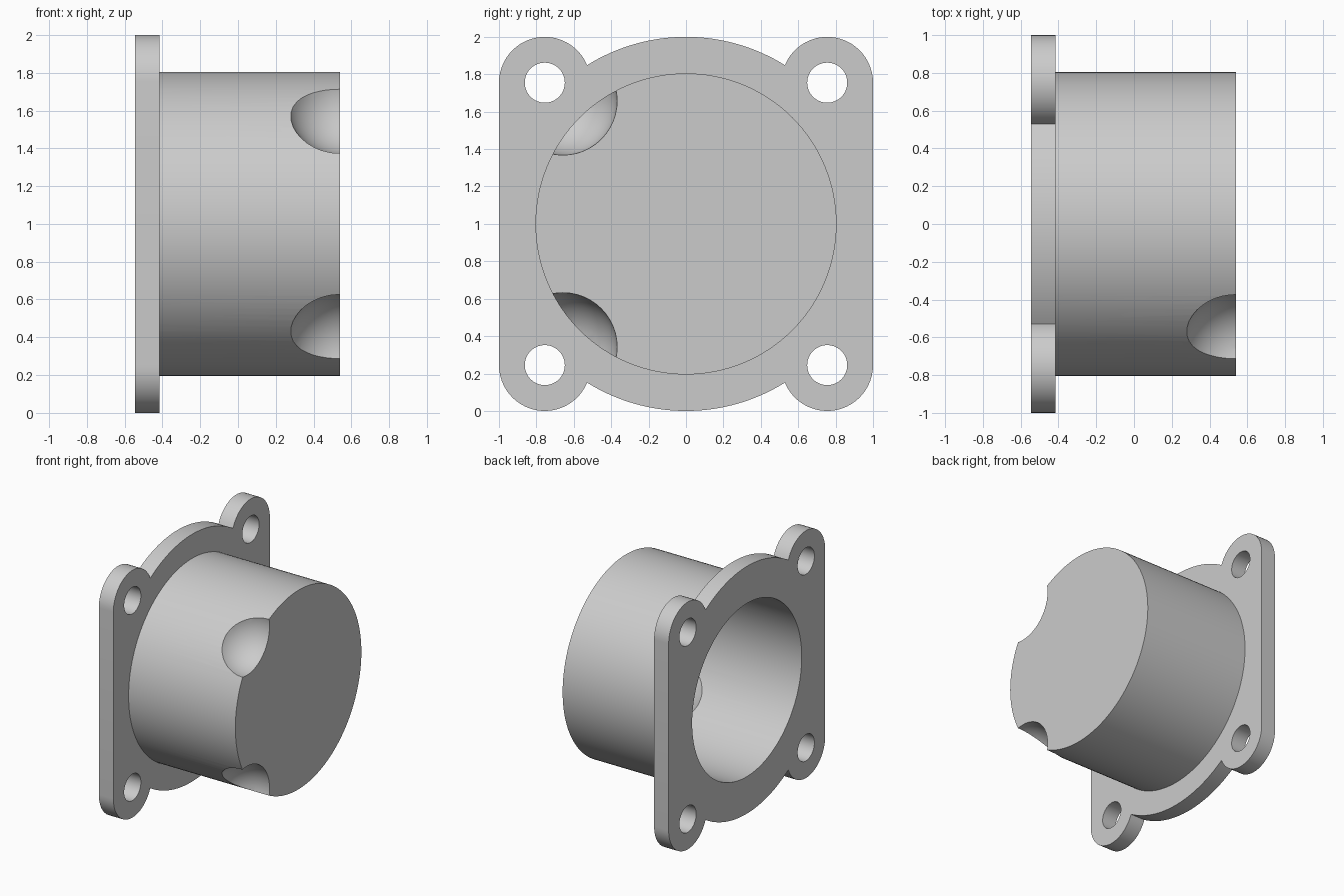
import bpy, bmesh, math
from mathutils import Matrix, Vector

if "Cube" in bpy.data.objects:
    bpy.data.objects.remove(bpy.data.objects["Cube"])

ZC = 1.0                       # height of the barrel axis
BACK, STEP, FRONT = -0.545, -0.415, 0.54
EAR, EAR_R = 0.755, 0.245      # corner lug centre offset and radius
WALL = 0.10


def finish(name, bm):
    bmesh.ops.recalc_face_normals(bm, faces=bm.faces)
    mesh = bpy.data.meshes.new(name)
    bm.to_mesh(mesh)
    bm.free()
    ob = bpy.data.objects.new(name, mesh)
    bpy.context.collection.objects.link(ob)
    return ob


def cylinder(name, r, x0, x1, y=0, z=0, seg=128):
    bm = bmesh.new()
    m = Matrix.Translation(((x0 + x1) / 2, y, ZC + z)) @ Matrix.Rotation(math.pi / 2, 4, 'Y')
    bmesh.ops.create_cone(bm, cap_ends=True, segments=seg, radius1=r, radius2=r,
                          depth=x1 - x0, matrix=m)
    return finish(name, bm)


def sphere(name, r, x, y, z):
    bm = bmesh.new()
    bmesh.ops.create_uvsphere(bm, u_segments=48, v_segments=24, radius=r,
                              matrix=Matrix.Translation((x, y, ZC + z)))
    return finish(name, bm)


def boolean(ob, other, op):
    mod = ob.modifiers.new(op.lower(), 'BOOLEAN')
    mod.operation, mod.solver, mod.object = op, 'EXACT', other
    bpy.context.view_layer.objects.active = ob
    bpy.ops.object.modifier_apply(modifier=mod.name)
    bpy.data.objects.remove(other)


# Flange outline: one quarter (lug arc, then the main disc arc), mirrored round
d = EAR * math.sqrt(2)
a0 = math.pi / 4 + math.acos((1 + d * d - EAR_R ** 2) / (2 * d))
e1 = math.atan2(math.sin(a0) - EAR, math.cos(a0) - EAR)
quarter = [(EAR + EAR_R * math.cos(e1 * i / 24), EAR + EAR_R * math.sin(e1 * i / 24))
           for i in range(25)]
for i in range(1, 17):
    a = a0 + (math.pi / 2 - a0) * i / 16
    quarter.append((math.cos(a), math.sin(a)))
half = quarter + [(-y, z) for y, z in reversed(quarter[:-1])]
outline = half + [(y, -z) for y, z in reversed(half)]

bm = bmesh.new()
face = bm.faces.new([bm.verts.new((BACK, y, ZC + z)) for y, z in outline])
ext = bmesh.ops.extrude_face_region(bm, geom=[face])
bmesh.ops.translate(bm, vec=Vector((STEP - BACK, 0, 0)),
                    verts=[v for v in ext['geom'] if isinstance(v, bmesh.types.BMVert)])
housing = finish("flanged_housing", bm)

# Bolt holes in the four lugs
for y in (-EAR, EAR):
    for z in (-EAR, EAR):
        boolean(housing, cylinder("bolt_hole", 0.107, -0.7, -0.3, y, z, 48), 'DIFFERENCE')

# Closed barrel
boolean(housing, cylinder("barrel", 0.805, BACK + 0.05, FRONT), 'UNION')

# Hollow, keeping a wall behind each round pocket
P, PR = 0.658, 0.29
cavity = cylinder("cavity", 0.70, BACK - 0.1, FRONT - WALL)
for z in (-P, P):
    boolean(cavity, sphere("pocket_wall", PR + WALL, FRONT, -P, z), 'DIFFERENCE')
boolean(housing, cavity, 'DIFFERENCE')

# Round pockets on the front rim
for z in (-P, P):
    boolean(housing, sphere("pocket", PR, FRONT, -P, z), 'DIFFERENCE')

bpy.ops.object.select_all(action='DESELECT')
housing.select_set(True)
bpy.context.view_layer.objects.active = housing
bpy.ops.object.shade_smooth_by_angle(angle=math.radians(30))
